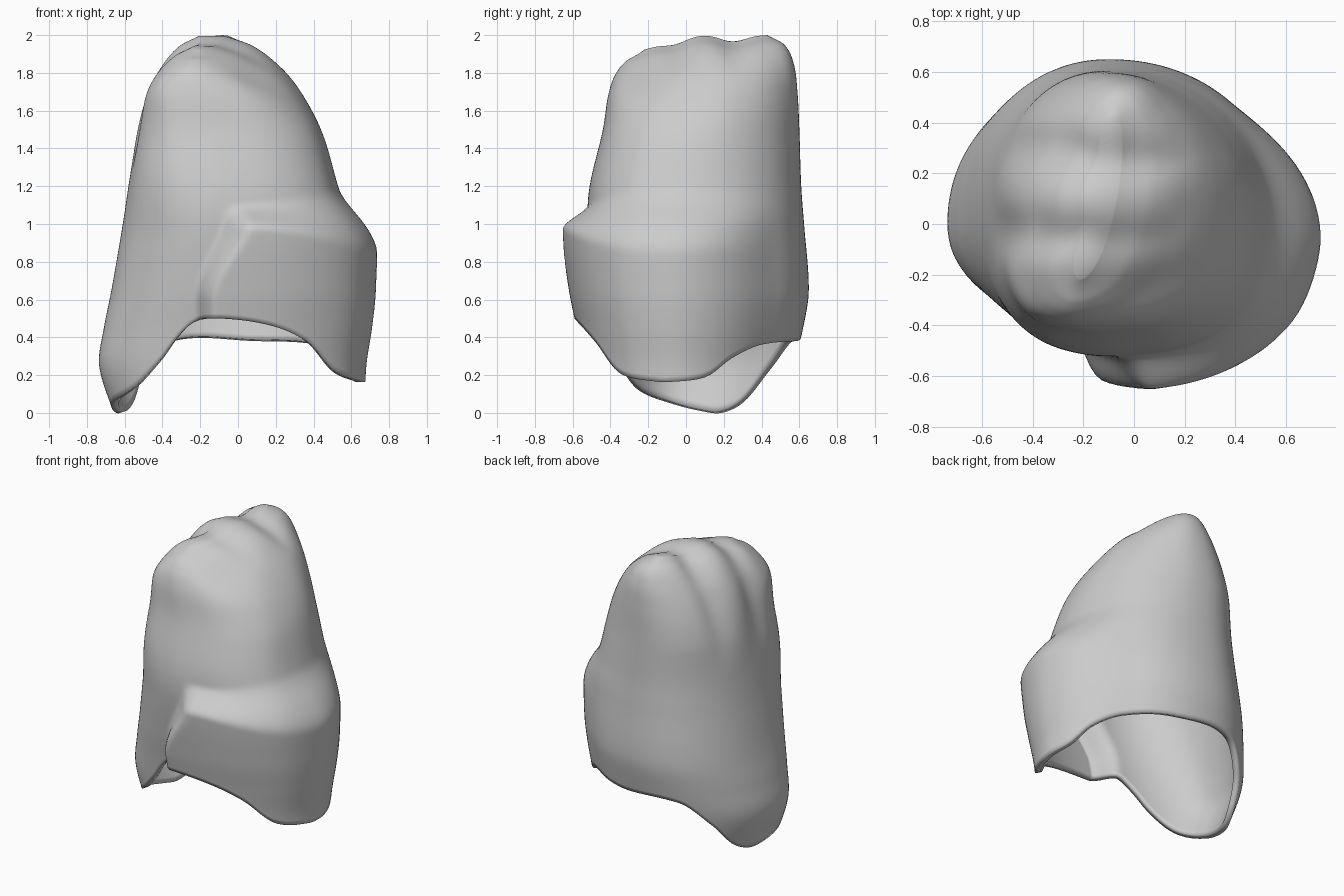
import bpy, bmesh
from math import sin, cos, pi, exp, degrees

cube = bpy.data.objects.get("Cube")
if cube:
    bpy.data.objects.remove(cube)

SIDES, RINGS = 144, 90

# Extents of the core: height, left, right, front, back
SECTIONS = [
    (0.0, -0.66, 0.53, -0.37, 0.50), (0.25, -0.735, 0.54, -0.40, 0.57),
    (0.45, -0.71, 0.57, -0.435, 0.62), (0.65, -0.67, 0.59, -0.475, 0.65),
    (1.0, -0.61, 0.59, -0.52, 0.625), (1.2, -0.58, 0.53, -0.51, 0.61),
    (1.5, -0.535, 0.44, -0.44, 0.60), (1.7, -0.48, 0.33, -0.41, 0.59),
    (1.85, -0.40, 0.20, -0.37, 0.57), (1.95, -0.31, 0.07, -0.31, 0.52),
    (2.0, -0.21, -0.07, -0.22, 0.43)]
# Lower rim: angle in degrees, height
RIM = [(-9, 0.16), (8, 0.19), (20, 0.29), (37, 0.36), (72, 0.38), (113, 0.38),
       (133, 0.22), (147, 0.06), (160, 0.0), (172, 0.01), (188, 0.05),
       (210, 0.13), (229, 0.28), (240, 0.39), (253, 0.48), (270, 0.5),
       (297, 0.46), (315, 0.37), (331, 0.21), (351, 0.16)]


def step(a, b, x):
    t = min(1, max(0, (x - a) / (b - a)))
    return t * t * (3 - 2 * t)


def bump(x, centre, width):
    return exp(-((x - centre) / width) ** 2)


def curve(table, x, k=1):
    """Smooth curve through column k of a table."""
    n = len(table)
    i = 0
    while i < n - 2 and x > table[i + 1][0]:
        i += 1

    def slope(j):
        a, b = table[max(0, j - 1)], table[min(n - 1, j + 1)]
        return (b[k] - a[k]) / (b[0] - a[0])
    p, q = table[i], table[i + 1]
    h = q[0] - p[0]
    t = (x - p[0]) / h
    s = t * t * (3 - 2 * t)
    return (p[k] * (1 - s) + q[k] * s + h * slope(i) * t * (1 - t) ** 2
            - h * slope(i + 1) * t * t * (1 - t))


def surface_point(angle, u):
    deg = degrees(angle)
    rim = curve(RIM, deg if deg < 351 else deg - 360)
    z = rim + (2 - rim) * (1 - (1 - u) ** 1.5)
    left, right, front, back = (curve(SECTIONS, z, k) for k in range(1, 5))
    top = step(1.1, 1.9, z)
    cx, cy = -0.1 - 0.05 * top, 0.1 * top
    c, s = cos(angle), sin(angle)
    rx = (right - cx) if c > 0 else (cx - left)
    ry = (back - cy) if s > 0 else (cy - front)
    # Squarer towards the front corners, rounder at the upper back right
    n = 2.1 + step(0, -0.5, s) * (0.35 * step(0, 0.5, c)
                                  + 0.7 * step(0.9, 1.5, z) * step(0, -0.5, c))
    n -= 0.25 * top * step(0, 0.5, s) * step(0, 0.5, c)
    r = (abs(c / rx) ** n + abs(s / ry) ** n) ** (-1 / n)
    # Raised band with a rounded shoulder, crisp in front and soft at the side
    turn = deg if deg > 150 else deg + 360
    start = 261 + 18 * step(0.6, 1.05, z)
    band = step(start - 7, start + 7, turn) * (1 - step(352, 406, turn))
    side = step(285, 350, turn)
    low = 0.97 - 0.13 * side
    r += 0.145 * band * (1 - step(low, low + 0.14 + 0.21 * side, z))
    x, y = cx + r * c, cy + r * s
    # Grooves down the left face, then the lean and notches of the cusps
    groove = bump(y, 0.3, 0.09) + bump(y, -0.04, 0.1)
    x += 0.04 * groove * step(1.2, 1.75, z) * step(0.1, -0.6, c)
    x += 0.2 * (y - 0.1) * step(1.4, 1.95, z)
    z -= (step(1.6, 1.95, z) * 0.085 * bump(y, -0.28, 0.17)
          + step(1.78, 1.99, z) * (0.035 * bump(y, 0.25, 0.09)
                                   + 0.035 * bump(y, -0.06, 0.09)))
    return x, y, z


# Lofted crown
bm = bmesh.new()
rings = [[bm.verts.new(surface_point(2 * pi * i / SIDES, j / RINGS))
          for i in range(SIDES)] for j in range(RINGS + 1)]
for low, high in zip(rings, rings[1:]):
    for i in range(SIDES):
        k = (i + 1) % SIDES
        bm.faces.new((low[i], low[k], high[k], high[i]))
# Close the narrow ridge with strips across it
ridge, quarter = rings[-1], SIDES // 4
for i in range(SIDES // 2):
    a, b = ridge[quarter - i], ridge[quarter - i - 1]
    c, d = ridge[(quarter + i + 1) % SIDES], ridge[(quarter + i) % SIDES]
    corners = list(dict.fromkeys((a, d, c, b)))
    if len(corners) > 2:
        bm.faces.new(corners)
bmesh.ops.recalc_face_normals(bm, faces=bm.faces)
mesh = bpy.data.meshes.new("tooth_crown")
bm.to_mesh(mesh)
bm.free()
crown = bpy.data.objects.new("tooth_crown", mesh)
bpy.context.collection.objects.link(crown)

# Hollow wall
shell = crown.modifiers.new("wall", "SOLIDIFY")
shell.thickness = 0.04
shell.offset = -1

grey = bpy.data.materials.new("plain_grey")
grey.use_nodes = True
grey.diffuse_color = (0.6, 0.6, 0.6, 1)
grey.node_tree.nodes["Principled BSDF"].inputs["Base Color"].default_value = (0.6, 0.6, 0.6, 1)
mesh.materials.append(grey)

bpy.context.view_layer.objects.active = crown
crown.select_set(True)
bpy.ops.object.shade_smooth_by_angle(angle=pi / 3)
